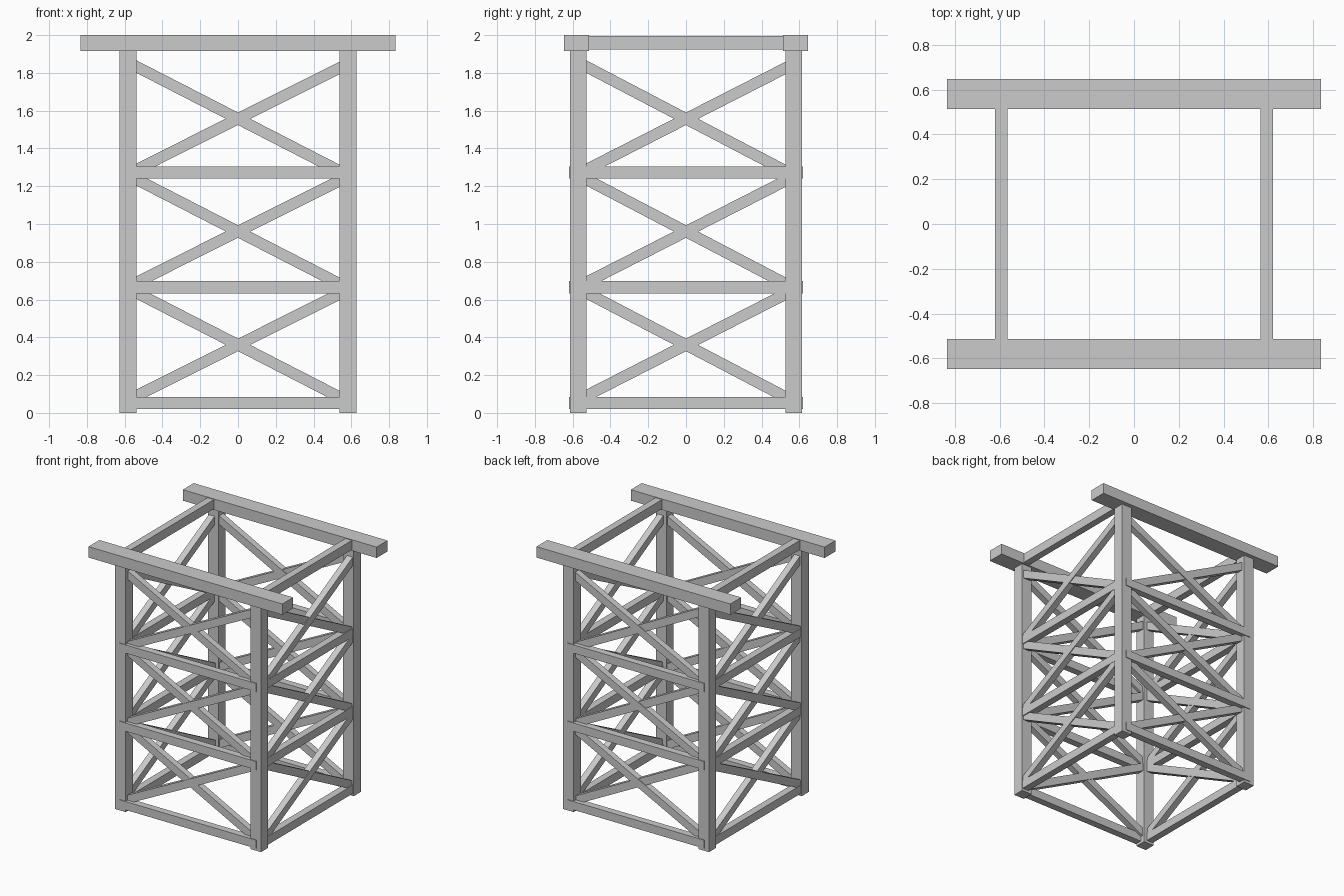
import bpy
import bmesh
import math
from mathutils import Matrix, Vector

if "Cube" in bpy.data.objects:
    bpy.data.objects.remove(bpy.data.objects["Cube"])


def box(name, lo, hi):
    """Axis-aligned timber between two corners."""
    lo, hi = Vector(lo), Vector(hi)
    bm = bmesh.new()
    bmesh.ops.create_cube(bm, size=1.0, matrix=Matrix.Translation((lo + hi) / 2)
                          @ Matrix.Diagonal((*(hi - lo), 1)))
    me = bpy.data.meshes.new(name)
    bm.to_mesh(me)
    bm.free()
    ob = bpy.data.objects.new(name, me)
    bpy.context.collection.objects.link(ob)
    return ob


def brace(name, a, b, axis, depth=0.05, height=0.059):
    """Diagonal timber from a to b; axis is 'x' (front/back) or 'y' (sides)."""
    a, b = Vector(a), Vector(b)
    d = b - a
    length = d.length / 2
    ob = box(name, (-length, -depth / 2, -height / 2), (length, depth / 2, height / 2))
    turn = Matrix.Rotation(math.pi / 2, 4, 'Z') if axis == 'y' else Matrix()
    run = d.y if axis == 'y' else d.x
    tilt = Matrix.Rotation(-math.atan2(d.z, run), 4, 'Y')
    ob.data.transform(Matrix.Translation((a + b) / 2) @ turn @ tilt)
    return ob


def span(c, half):
    return c - half, c + half


rail_levels = (0.02, 0.632, 1.24)
brace_levels = (0.36, 0.96, 1.557)

# Corner posts
for sx in (-1, 1):
    for sy in (-1, 1):
        x0, x1 = span(sx * 0.583, 0.045)
        y0, y1 = span(sy * 0.57, 0.044)
        box("corner_post", (x0, y0, 0), (x1, y1, 1.92))

for s in (-1, 1):
    # Long top beams and the shorter cross beams between them
    y0, y1 = span(s * 0.58, 0.067)
    box("top_beam", (-0.835, y0, 1.915), (0.835, y1, 2.0))
    x0, x1 = span(s * 0.594, 0.028)
    box("top_cross_beam", (x0, -0.52, 1.923), (x1, 0.52, 1.995))

    # Horizontal rails: front and back ones stand slightly proud of the posts
    for z in rail_levels:
        y0, y1 = span(s * 0.592, 0.028)
        box("face_rail", (-0.59, y0, z), (0.59, y1, z + 0.065))
        box("side_rail", (x0, -0.57, z), (x1, 0.57, z + 0.065))

    # Crossed braces in each bay
    for z in brace_levels:
        for k, t in ((0.275, 1), (-0.282, -1)):
            yb = s * (0.565 + 0.003 * t)
            brace("face_brace", (-0.565, yb, z - k * 1.03), (0.565, yb, z + k * 1.03), 'x')
            xb = s * (0.592 + 0.003 * t)
            brace("side_brace", (xb, -0.555, z - k * 1.03), (xb, 0.555, z + k * 1.03), 'y')
